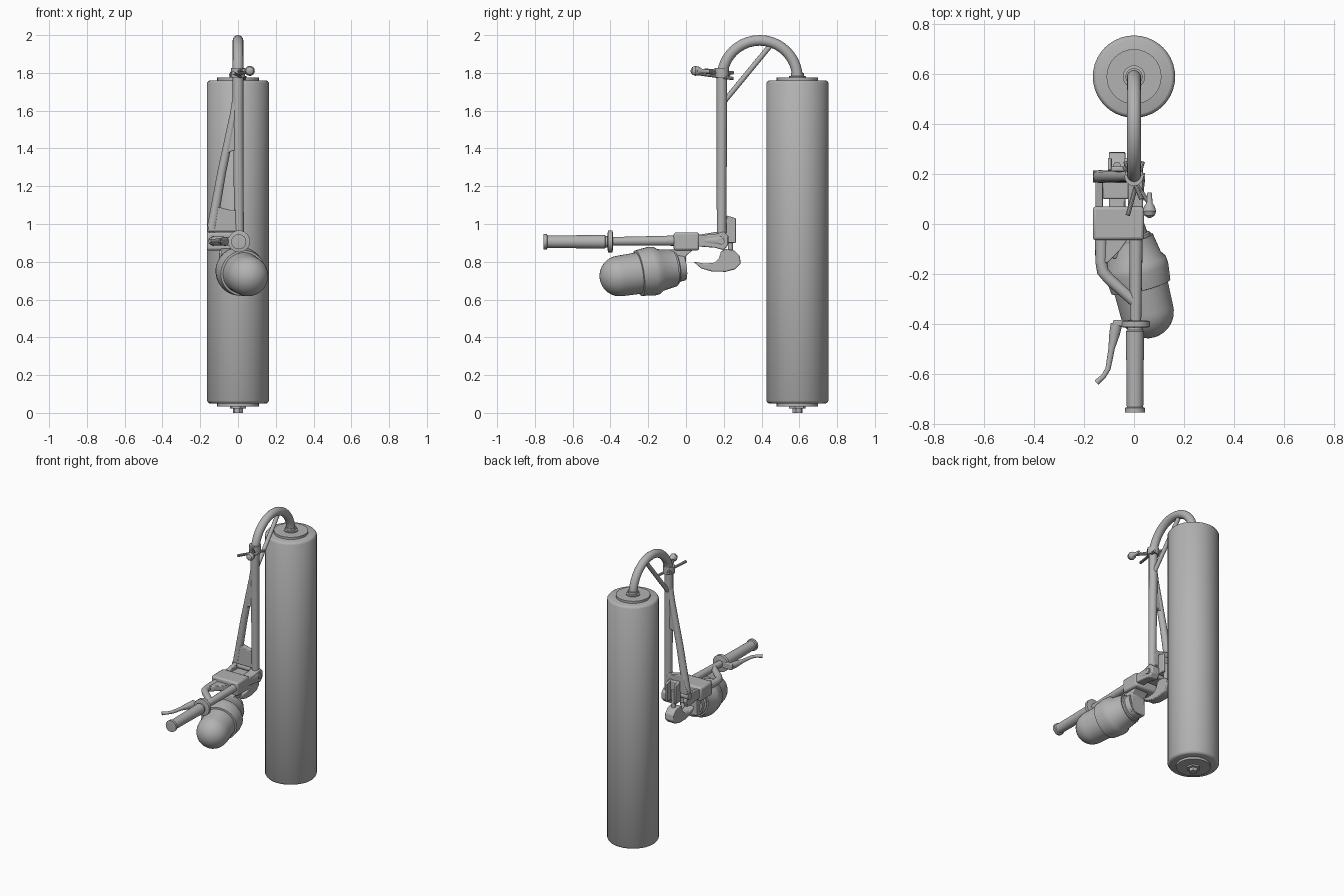
import bpy, bmesh, math
from mathutils import Vector as V

grey = bpy.data.materials.new("grey metal")
grey.diffuse_color = (0.45, 0.45, 0.45, 1)


def finish(name, bm, bevel=0):
    bmesh.ops.recalc_face_normals(bm, faces=bm.faces[:])
    me = bpy.data.meshes.new(name)
    bm.to_mesh(me)
    bm.free()
    me.materials.append(grey)
    ob = bpy.data.objects.new(name, me)
    bpy.context.collection.objects.link(ob)
    bpy.ops.object.select_all(action='DESELECT')
    ob.select_set(True)
    bpy.context.view_layer.objects.active = ob
    if bevel:
        m = ob.modifiers.new("bevel", 'BEVEL')
        m.width, m.segments = bevel, 2
    bpy.ops.object.shade_smooth_by_angle(angle=math.radians(35))
    return ob


def sweep(name, pts, radii, n=16):
    """Round section carried along a path; one radius per point or a constant."""
    pts = [V(p) for p in pts]
    if not isinstance(radii, (list, tuple)):
        radii = [radii] * len(pts)
    bm, rings, side = bmesh.new(), [], None
    prev = (pts[-1] - pts[0]).normalized()
    for i, p in enumerate(pts):
        t = pts[min(i + 1, len(pts) - 1)] - pts[max(i - 1, 0)]
        t = t.normalized() if t.length > 1e-6 else prev
        if side is None:
            side = t.orthogonal().normalized()
        else:
            side = prev.rotation_difference(t) @ side
        up, prev = t.cross(side), t
        rings.append([bm.verts.new(p + radii[i] * (side * math.cos(a) + up * math.sin(a)))
                      for a in (k * math.tau / n for k in range(n))])
    for a, b in zip(rings, rings[1:]):
        for k in range(n):
            bm.faces.new((a[k], a[(k + 1) % n], b[(k + 1) % n], b[k]))
    bm.faces.new(rings[0])
    bm.faces.new(rings[-1])
    return finish(name, bm)


def lathe(name, start, axis, profile, n=32):
    """Turned part: profile holds (distance along axis, radius)."""
    a = V(axis).normalized()
    return sweep(name, [V(start) + a * d for d, r in profile], [r for d, r in profile], n)


def rod(name, a, b, r, n=16):
    return sweep(name, (a, b), r, n)


def plate(name, outline, place, lo, hi, bevel=0.004):
    """Flat outline given thickness; place maps (u, v, depth) to xyz."""
    bm = bmesh.new()
    lower = [bm.verts.new(place(u, v, lo)) for u, v in outline]
    upper = [bm.verts.new(place(u, v, hi)) for u, v in outline]
    bm.faces.new(lower)
    bm.faces.new(upper)
    for i in range(len(outline)):
        j = (i + 1) % len(outline)
        bm.faces.new((lower[i], lower[j], upper[j], upper[i]))
    return finish(name, bm, bevel)


def box(name, lo, hi, bevel=0.006):
    o = [(lo[0], lo[1]), (hi[0], lo[1]), (hi[0], hi[1]), (lo[0], hi[1])]
    return plate(name, o, XY, lo[2], hi[2], bevel)


XY = lambda u, v, d: (u, v, d)
XZ = lambda u, v, d: (u, d, v)
YZ = lambda u, v, d: (d, u, v)

# Roller drum with end caps and axle nuts
lathe("roller", (0, 0.59, 0), (0, 0, 1),
      [(0.05, 0.15), (0.053, 0.157), (0.065, 0.165), (1.745, 0.165), (1.757, 0.157), (1.76, 0.15)], 40)
for nm, z0, z1 in (("top", 1.755, 1.775), ("bottom", 0.035, 0.055)):
    rod(nm + "_cap", (0, 0.59, z0), (0, 0.59, z1), 0.11, 32)
lathe("top_hub", (0, 0.59, 1.77), (0, 0, 1), [(0, 0.045), (0.012, 0.045), (0.014, 0.034), (0.03, 0.034)], 24)
lathe("bottom_hub", (0, 0.59, 0.04), (0, 0, -1), [(0, 0.045), (0.016, 0.045), (0.017, 0.027), (0.04, 0.027)], 6)

# Gooseneck and main upright
neck = [(0, 0.39 + 0.2 * math.cos(a), 1.772 + 0.2 * math.sin(a))
        for a in (math.pi * k / 20 for k in range(21))]
sweep("gooseneck", neck + [(0, 0.19, 1.6), (0.006, 0.188, 0.94)], [0.028] * 22 + [0.025])
rod("neck_brace", (0, 0.195, 1.64), (0, 0.455, 1.955), 0.014, 12)

# Slanted second upright, webs and foot plate
sweep("side_upright", [(0, 0.19, 1.72), (-0.022, 0.19, 1.58), (-0.085, 0.19, 1.28), (-0.138, 0.19, 0.98)],
      [0.02, 0.021, 0.023, 0.026])
plate("upper_web", [(0, 1.6), (-0.02, 1.58), (-0.065, 1.37), (-0.036, 1.385), (0, 1.39)], XZ, 0.172, 0.208)
plate("foot_plate", [(0, 1.09), (-0.022, 1.07), (-0.105, 1.09), (-0.13, 1.08), (-0.163, 0.96), (0.01, 0.96)],
      XZ, 0.17, 0.214)

# Cable clip with crossing prongs and knob on the neck
rod("clip_band", (0, 0.19, 1.775), (0, 0.19, 1.825), 0.038)
for i, (a, b) in enumerate([((-0.04, 0.23, 1.79), (0.08, 0.055, 1.81)), ((0.035, 0.25, 1.77), (-0.025, 0.035, 1.80)),
                            ((-0.035, 0.25, 1.80), (0.03, 0.10, 1.815))]):
    rod("clip_prong_%d" % i, a, b, 0.009, 10)
lathe("clip_knob", (0.062, 0.025, 1.812), (0, 1, -0.05),
      [(0, 0.006), (0.008, 0.02), (0.025, 0.027), (0.045, 0.022), (0.06, 0.012), (0.1, 0.01)], 14)

# Handle bar, grip and grip collar
sweep("handle_bar", [(0.006, -0.43, 0.908), (0.008, -0.05, 0.912), (0.008, 0.08, 0.912), (0.008, 0.19, 0.912)],
      [0.022, 0.027, 0.028, 0.036])
lathe("grip", (0.004, -0.755, 0.906), (0, 1, 0),
      [(0, 0.03), (0.001, 0.04), (0.018, 0.04), (0.022, 0.033), (0.15, 0.034), (0.325, 0.037),
       (0.33, 0.03), (0.36, 0.028)], 24)
lathe("grip_collar", (0.006, -0.415, 0.908), (0, 1, 0),
      [(0, 0.045), (0.003, 0.058), (0.025, 0.058), (0.028, 0.045)], 24)
box("lever_mount", (-0.085, -0.41, 0.885), (0, -0.385, 0.93))
sweep("brake_lever", [(-0.07, -0.4, 0.908), (-0.078, -0.44, 0.908), (-0.09, -0.5, 0.91), (-0.104, -0.58, 0.912),
                      (-0.122, -0.61, 0.912), (-0.15, -0.635, 0.91)], [0.024, 0.022, 0.013, 0.011, 0.01, 0.012], 12)

# Side strut joining handle bar to clamp block
sweep("side_strut", [(-0.13, -0.03, 0.91), (-0.131, -0.15, 0.91), (-0.125, -0.19, 0.91),
                     (-0.1, -0.22, 0.91), (0, -0.31, 0.91)], [0.026, 0.024, 0.024, 0.023, 0.021])
plate("strut_web", [(-0.14, -0.05), (-0.13, -0.16), (-0.105, -0.155), (-0.055, -0.105), (-0.02, -0.05)],
      XY, 0.892, 0.928)

# Clamp block and the folding hinge behind it
box("clamp_block", (-0.165, -0.065, 0.86), (0.04, 0.07, 0.956), 0.012)
plate("hinge_arm", [(0.05, 0.882), (0.15, 0.875), (0.2, 0.862), (0.225, 0.89), (0.225, 0.935), (0.2, 0.96),
                    (0.15, 0.945), (0.05, 0.94)], YZ, -0.025, 0.036, 0.006)
rod("hinge_bolt", (-0.04, 0.185, 0.91), (0.045, 0.185, 0.91), 0.02, 6)
plate("outer_hinge_arm", [(0.05, 0.885), (0.2, 0.87), (0.215, 0.91), (0.2, 0.965), (0.05, 0.94)],
      YZ, -0.155, -0.125)
rod("hinge_pin", (-0.165, 0.19, 0.945), (-0.02, 0.19, 0.945), 0.024)
box("latch_bridge", (-0.125, 0.1, 0.885), (-0.02, 0.2, 0.93))

# Upright latch bracket: back plate with two cheeks
box("latch_back", (-0.1, 0.205, 0.9), (-0.03, 0.23, 1.04))
for x in (-0.105, -0.04):
    plate("latch_cheek", [(0.205, 0.9), (0.265, 0.9), (0.265, 1.03), (0.215, 1.045)], YZ, x, x + 0.016)
rod("latch_link", (-0.068, 0.235, 0.98), (-0.068, 0.235, 0.83), 0.014, 12)

# Curved latch lever beneath the hinge
plate("latch_lever", [(0.04, 0.80), (0.08, 0.765), (0.14, 0.748), (0.21, 0.747), (0.26, 0.76), (0.29, 0.79),
                      (0.285, 0.83), (0.255, 0.86), (0.21, 0.868), (0.185, 0.855), (0.175, 0.82),
                      (0.15, 0.795), (0.1, 0.79)], YZ, -0.1, -0.035, 0.006)

# Hanging lamp pod: dome, wide shell, rear neck and bracket
A, B = V((0.052, -0.35, 0.725)), V((-0.015, -0.08, 0.765))
ax = (B - A).normalized()
dome = [(0.108 * -math.cos(a), 0.108 * math.sin(a)) for a in (math.pi / 2 * (k + 0.15) / 8 for k in range(8))]
lathe("lamp_dome", A, ax, dome + [(0.0, 0.108), (0.16, 0.112)], 28)
lathe("lamp_shell", A, ax, [(0.1, 0.108), (0.103, 0.122), (0.17, 0.13), (0.2, 0.127), (0.22, 0.112), (0.3, 0.098)], 28)
lathe("lamp_neck", A, ax, [(0.27, 0.095), (0.31, 0.088), (0.315, 0.078), (0.35, 0.074)], 24)
plate("lamp_bracket", [(-0.14, 0.84), (-0.05, 0.875), (0.05, 0.875), (0.0, 0.83), (0.0, 0.71), (-0.05, 0.71)],
      YZ, -0.09, 0.02, 0.006)
